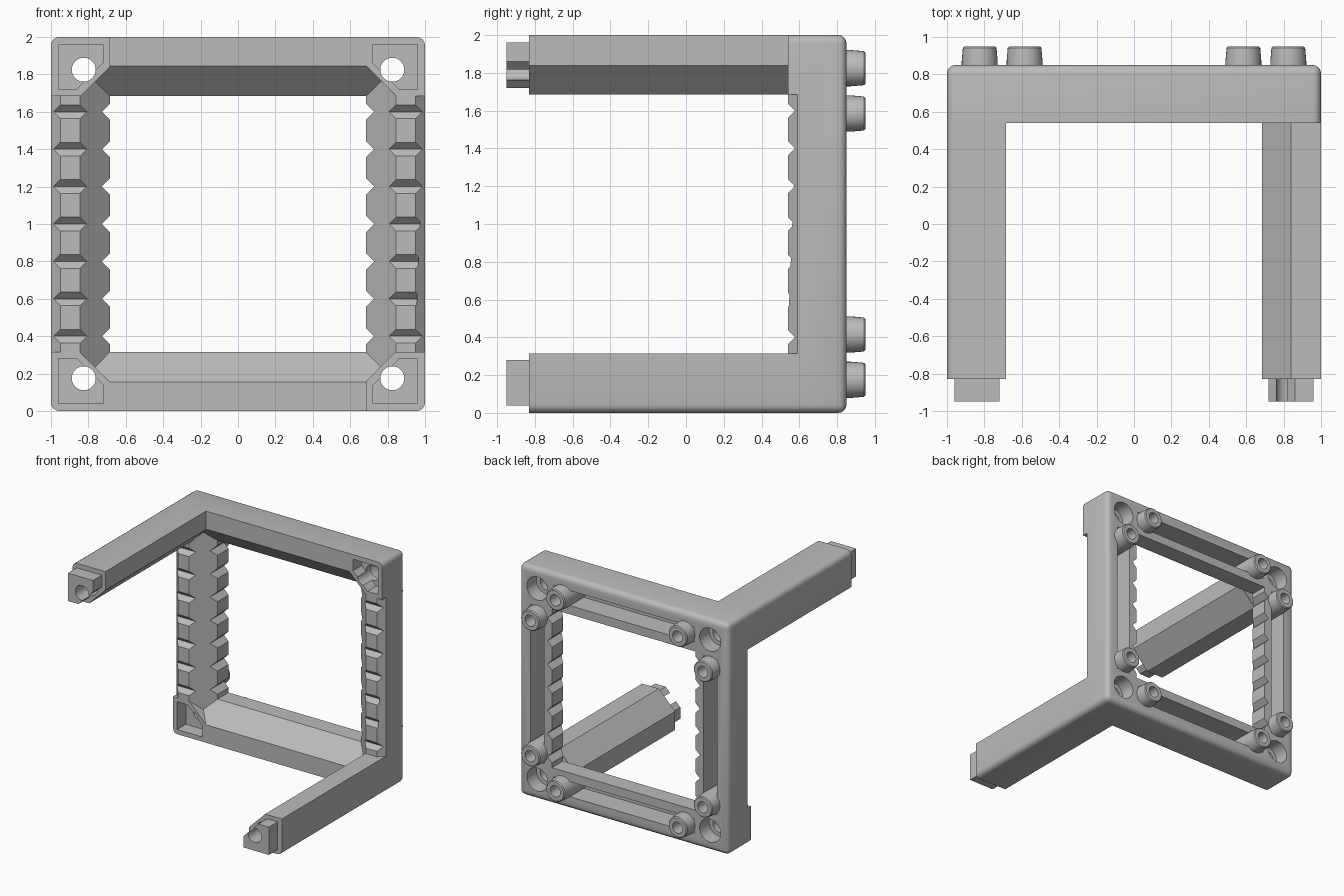
import bpy, bmesh, math
from mathutils import Matrix, Vector

if "Cube" in bpy.data.objects:
    bpy.data.objects.remove(bpy.data.objects["Cube"], do_unlink=True)

grey = bpy.data.materials.new("plain_grey")
grey.use_nodes = True
GREY = (0.5, 0.5, 0.5, 1)
grey.diffuse_color = GREY
grey.node_tree.nodes["Principled BSDF"].inputs["Base Color"].default_value = GREY

FRONT, BACK, TIP = 0.54, 0.85, -0.83
BAR = 0.315            # bar width
INNER = 1 - BAR        # half size of the window
MID = 1 - 0.175        # bar centre line
CORNERS = [(sx, sz) for sx in (-1, 1) for sz in (-1, 1)]
LEGS = [("upper_right", -1, 1), ("lower_left", 1, -1)]


def finish(bm, name):
    bmesh.ops.recalc_face_normals(bm, faces=bm.faces)
    mesh = bpy.data.meshes.new(name)
    bm.to_mesh(mesh)
    bm.free()
    mesh.materials.append(grey)
    obj = bpy.data.objects.new(name, mesh)
    bpy.context.collection.objects.link(obj)
    return obj


def box(bm, x0, x1, y0, y1, z0, z1):
    size = Matrix.Diagonal((x1 - x0, y1 - y0, z1 - z0, 1))
    place = Matrix.Translation(((x0 + x1) / 2, (y0 + y1) / 2, (z0 + z1) / 2))
    return bmesh.ops.create_cube(bm, size=1, matrix=place @ size)


def rod(bm, centre, axis, length, radius, sides):
    turn = Vector((0, 0, 1)).rotation_difference(Vector(axis)).to_matrix().to_4x4()
    bmesh.ops.create_cone(bm, cap_ends=True, segments=sides, radius1=radius,
                          radius2=radius, depth=length,
                          matrix=Matrix.Translation(centre) @ turn)


def prism(bm, sx, sz, profile, y0, y1):
    """Extrude a profile measured inwards from one outer corner."""
    pts = [(sx * (1 - u), 1 + sz * (1 - v)) for u, v in profile]
    face = bm.faces.new([bm.verts.new((x, y0, z)) for x, z in pts])
    side = bmesh.ops.extrude_face_region(bm, geom=[face])["geom"]
    bmesh.ops.translate(bm, vec=(0, y1 - y0, 0),
                        verts=[g for g in side if isinstance(g, bmesh.types.BMVert)])


def cut(target, bm):
    cutter = finish(bm, "cutter")
    cutter.hide_render = True
    mod = target.modifiers.new("cut", "BOOLEAN")
    mod.operation, mod.solver, mod.object = "DIFFERENCE", "EXACT", cutter
    bpy.context.view_layer.objects.active = target
    bpy.ops.object.modifier_apply(modifier=mod.name)
    bpy.data.objects.remove(cutter, do_unlink=True)


# Cross-sections of the legs and of their plugs
R = 0.045
arc = [(R - R * math.sin(a), R - R * math.cos(a))
       for a in (math.pi / 8 * i for i in range(5))]
leg_section = arc[::-1] + [(BAR, 0), (BAR, 0.16), (0.16, BAR), (0, BAR)]
plug_section = [(0.04, 0.04), (0.28, 0.04), (0.28, 0.14), (0.14, 0.28), (0.04, 0.28)]

# Square frame with rounded outer corners and back rim
bm = bmesh.new()
box(bm, -1, 1, FRONT, BACK, 0, 2)
rounded = [e for e in bm.edges if any(v.co.y > BACK - 0.01 for v in e.verts)]
bmesh.ops.bevel(bm, geom=rounded, offset=R, segments=4, profile=0.5, affect="EDGES")
frame = finish(bm, "frame")

# Window opening, then its flared front with cut corners
bm = bmesh.new()
box(bm, -INNER, INNER, 0.3, 1.2, 1 - INNER, 1 + INNER)
cut(frame, bm)
bm = bmesh.new()
flare = INNER + 0.16
diagonal = INNER + flare
for sx, sz in CORNERS:
    wide, half, narrow = flare + 0.04, diagonal / 2, INNER - 0.05
    for a, b, y in ((wide, diagonal - wide, FRONT - 0.04),
                    (diagonal - wide, wide, FRONT - 0.04),
                    (half, half, FRONT + flare - half),
                    (narrow, narrow, FRONT + flare - narrow)):
        bm.verts.new((sx * a, y, 1 + sz * b))
bmesh.ops.convex_hull(bm, input=bm.verts)
cut(frame, bm)

# Chamfer on the outer front edge of both upright bars
bm = bmesh.new()
for s in (-1, 1):
    tri = [bm.verts.new((s * x, y, BAR)) for x, y in
           ((0.93, 0.52), (1.02, 0.61), (1.02, 0.52))]
    top = bmesh.ops.extrude_face_region(bm, geom=[bm.faces.new(tri)])["geom"]
    bmesh.ops.translate(bm, vec=(0, 0, 2 - 2 * BAR),
                        verts=[g for g in top if isinstance(g, bmesh.types.BMVert)])
cut(frame, bm)

# V grooves across the front and the inner side of the upright bars
bm = bmesh.new()
for s in (-1, 1):
    for i in range(7):
        z = 0.4 + 0.2 * i
        rod(bm, (s * 0.9, FRONT, z), (1, 0, 0), 0.3, 0.037, 4)
        rod(bm, (s * INNER, 0.7, z), (0, 1, 0), 0.6, 0.043, 4)
cut(frame, bm)

# Long channels in the back of the four bars
bm = bmesh.new()
for s in (-1, 1):
    lo, hi = sorted((s * (MID - 0.065), s * (MID + 0.065)))
    box(bm, -0.67, 0.67, 0.66, 0.95, 1 + lo, 1 + hi)
    box(bm, lo, hi, 0.66, 0.95, 1 - 0.67, 1 + 0.67)
cut(frame, bm)

# Corner bores, their wide back ends, and sockets in the corners without legs
bm = bmesh.new()
for sx, sz in CORNERS:
    rod(bm, (sx * MID, 0.7, 1 + sz * MID), (0, 1, 0), 0.6, 0.064, 32)
cut(frame, bm)
bm = bmesh.new()
for sx, sz in CORNERS:
    rod(bm, (sx * MID, 0.85, 1 + sz * MID), (0, 1, 0), 0.26, 0.1, 32)
    if sx == sz:
        prism(bm, sx, sz, plug_section, 0.5, 0.66)
cut(frame, bm)

# Two forward legs on opposite corners, each with a plug at the tip
for name, sx, sz in LEGS:
    for part, section, y0, y1 in (("leg", leg_section, TIP, FRONT),
                                  ("plug", plug_section, TIP - 0.12, TIP)):
        bm = bmesh.new()
        prism(bm, sx, sz, section, y0, y1)
        obj = finish(bm, f"{name}_{part}")
        bm = bmesh.new()
        rod(bm, (sx * MID, 0, 1 + sz * MID), (0, 1, 0), 2.4, 0.064, 32)
        cut(obj, bm)

# Hollow studs on the back, two per bar
stud_profile = [(0, 0.72), (0.048, 0.72), (0.048, 0.95), (0.082, 0.95), (0.09, 0.942),
                (0.096, 0.87), (0.096, 0.66), (0, 0.66)]
FAR = 0.585
spots = [(sx * a, sz * b) for sx, sz in CORNERS for a, b in ((FAR, MID), (MID, FAR))]
for n, (x, z) in enumerate(spots):
    bm = bmesh.new()
    verts = [bm.verts.new((r, y, 0)) for r, y in stud_profile]
    edges = [bm.edges.new(pair) for pair in zip(verts, verts[1:])]
    bmesh.ops.spin(bm, geom=verts + edges, cent=(0, 0, 0), axis=(0, 1, 0),
                   angle=math.tau, steps=32)
    bmesh.ops.remove_doubles(bm, verts=bm.verts, dist=0.0005)
    bmesh.ops.translate(bm, vec=(x, 0, 1 + z), verts=bm.verts)
    finish(bm, f"back_stud_{n + 1}")

# Smooth the round surfaces and keep the edges sharp
bpy.ops.object.select_all(action="DESELECT")
for obj in bpy.context.collection.objects:
    if obj.type == "MESH":
        obj.select_set(True)
        bpy.context.view_layer.objects.active = obj
bpy.ops.object.shade_smooth_by_angle(angle=math.radians(30))
